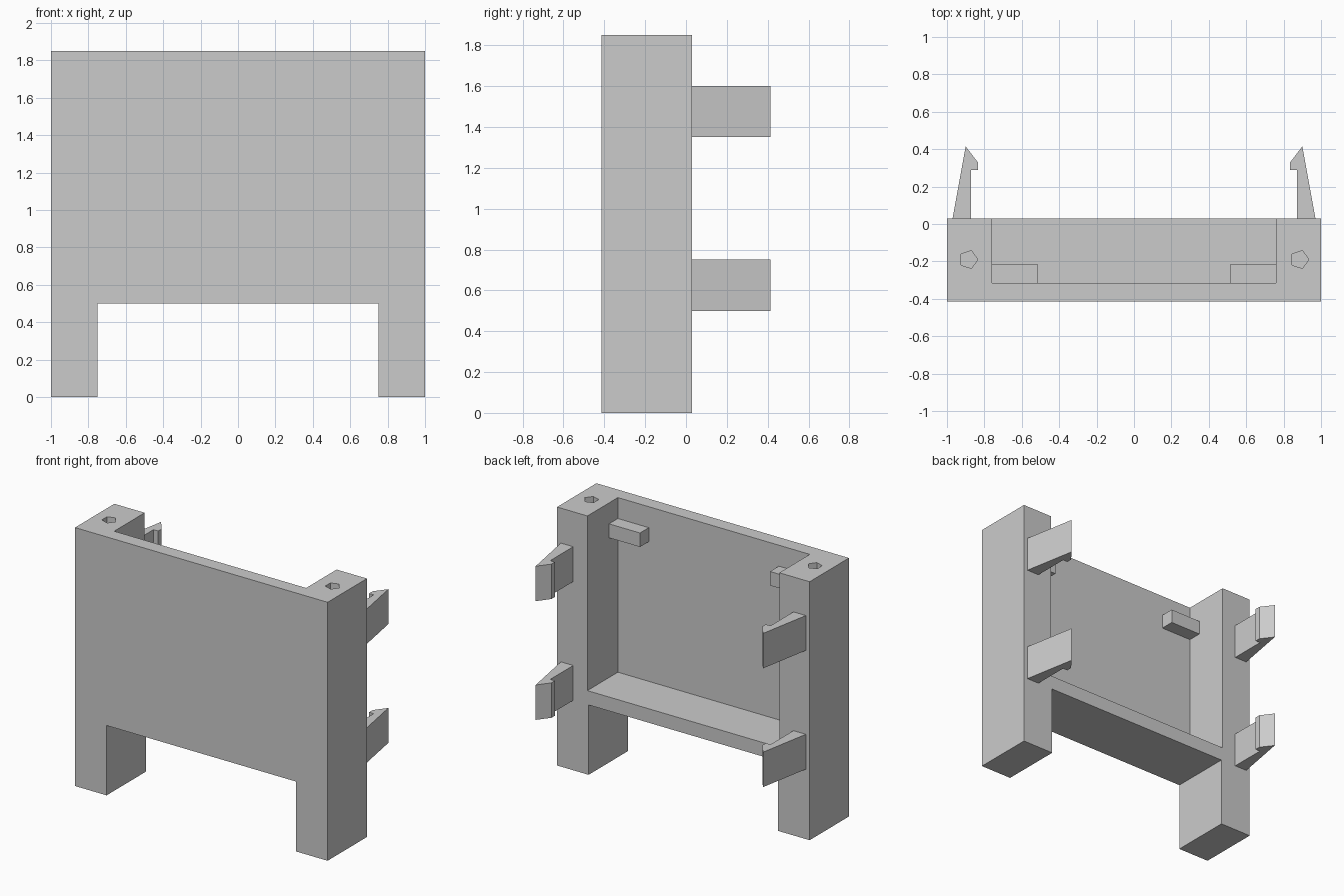
import bpy, bmesh
from math import cos, sin, tau
from mathutils import Vector

cube = bpy.data.objects.get("Cube")
if cube:
    bpy.data.objects.remove(cube, do_unlink=True)

grey = bpy.data.materials.new("plain_grey")
grey.use_nodes = True
grey.diffuse_color = (0.6, 0.6, 0.6, 1)
grey.node_tree.nodes["Principled BSDF"].inputs["Base Color"].default_value = (0.6, 0.6, 0.6, 1)


def prism(name, profile, axis, lo, hi):
    """Extrude a flat profile along y (profile in x, z) or z (profile in x, y)."""
    bm = bmesh.new()
    if axis == "y":
        verts = [bm.verts.new((a, lo, b)) for a, b in profile]
        step = Vector((0, hi - lo, 0))
    else:
        verts = [bm.verts.new((a, b, lo)) for a, b in profile]
        step = Vector((0, 0, hi - lo))
    base = bm.faces.new(verts)
    geom = bmesh.ops.extrude_face_region(bm, geom=[base], use_keep_orig=True)["geom"]
    bmesh.ops.translate(bm, vec=step, verts=[g for g in geom if isinstance(g, bmesh.types.BMVert)])
    bmesh.ops.recalc_face_normals(bm, faces=bm.faces)
    mesh = bpy.data.meshes.new(name)
    bm.to_mesh(mesh)
    bm.free()
    mesh.materials.append(grey)
    obj = bpy.data.objects.new(name, mesh)
    bpy.context.scene.collection.objects.link(obj)
    return obj


def rect(x0, x1, y0, y1):
    return [(x0, y0), (x1, y0), (x1, y1), (x0, y1)]


def cut(target, cutter):
    mod = target.modifiers.new(cutter.name, "BOOLEAN")
    mod.operation = "DIFFERENCE"
    mod.solver = "EXACT"
    mod.object = cutter
    cutter.hide_render = True
    cutter.hide_viewport = True


FRONT, BACK, TOP = -0.415, 0.03, 1.85

# Body: a tall panel standing on two legs
half = [(0.75, 0), (1, 0), (1, TOP)]
legs = half + [(-x, z) for x, z in reversed(half)] + [(-0.75, 0.5), (0.75, 0.5)]
body = prism("body", legs, "y", FRONT, BACK)

# Open-topped pocket in the back, leaving a front wall, side posts and a shelf
cut(body, prism("pocket_cutter", rect(-0.76, 0.76, -0.315, 0.3), "z", 0.6, 2.1))

for side, label in ((1, "left"), (-1, "right")):
    # Five-sided screw hole in the top of each post
    hole = [(side * 0.885 + 0.05 * cos(tau * i / 5), -0.19 + 0.05 * sin(tau * i / 5)) for i in range(5)]
    cut(body, prism(label + "_hole_cutter", hole, "z", TOP - 0.25, 2.1))

    # Small support block inside the pocket
    block = rect(side * 0.515, side * 0.76, -0.315, -0.215)
    prism(label + "_support_block", block, "z", 1.6, 1.7)

    # Barbed snap clips on the back of each post
    barb = [(0.97, BACK), (0.9, 0.415), (0.835, 0.33), (0.835, 0.29), (0.872, 0.29), (0.872, BACK)]
    for level, z in (("lower", 0.5), ("upper", 1.35)):
        prism(f"{label}_{level}_clip", [(side * x, y) for x, y in barb], "z", z, z + 0.25)
